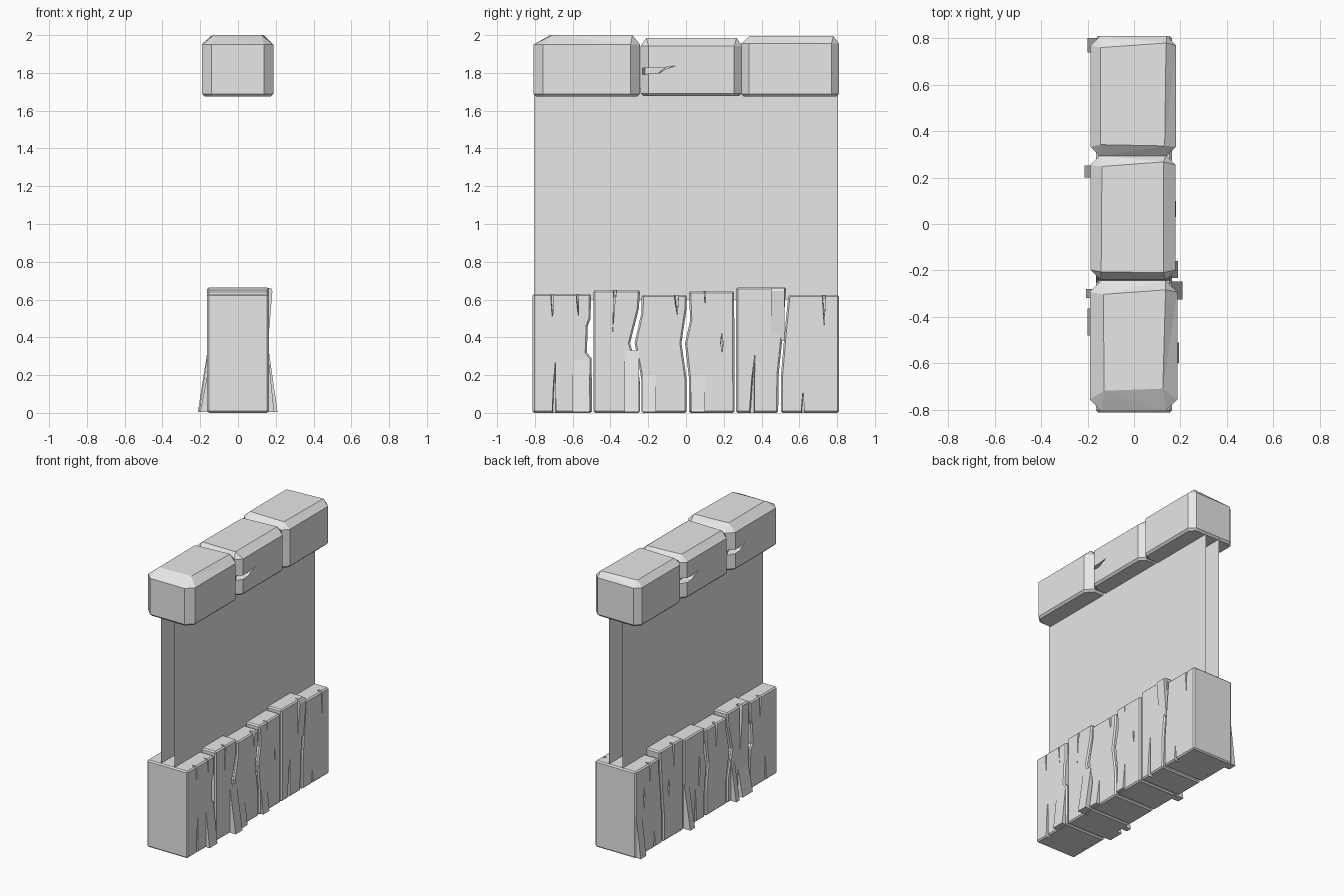
import bpy, bmesh, random
from mathutils import Vector

random.seed(4)
cube = bpy.data.objects.get("Cube")
if cube:
    bpy.data.objects.remove(cube, do_unlink=True)

grey = bpy.data.materials.new("plain_grey")
grey.use_nodes = True
grey.diffuse_color = (0.8, 0.8, 0.8, 1)
grey.node_tree.nodes["Principled BSDF"].inputs["Base Color"].default_value = (0.8, 0.8, 0.8, 1)


def finish(bm, name):
    bmesh.ops.recalc_face_normals(bm, faces=bm.faces)
    mesh = bpy.data.meshes.new(name)
    bm.to_mesh(mesh)
    bm.free()
    mesh.materials.append(grey)
    obj = bpy.data.objects.new(name, mesh)
    bpy.context.collection.objects.link(obj)
    return obj


def loft(bm, ring_a, ring_b):
    """Closed solid between two matching rings of points."""
    a = [bm.verts.new(p) for p in ring_a]
    b = [bm.verts.new(p) for p in ring_b]
    bm.faces.new(a)
    bm.faces.new(b[::-1])
    for i in range(len(a)):
        j = (i + 1) % len(a)
        bm.faces.new((a[i], b[i], b[j], a[j]))


def crack(bm, side, outline, face=0.165, depth=0.035):
    """V-shaped cutter on one side, from a (y, z) outline."""
    mid = sum(p[0] for p in outline) / len(outline)
    outer = [(side * (face + 0.05), y, z) for y, z in outline]
    inner = [(side * (face - depth), mid + (y - mid) * 0.5, z) for y, z in outline]
    loft(bm, inner, outer)


def cut(objects, bm):
    cutter = finish(bm, "crack_cutter")
    cutter.hide_render = True
    for obj in objects:
        mod = obj.modifiers.new("cracks", "BOOLEAN")
        mod.operation = "DIFFERENCE"
        mod.solver = "EXACT"
        mod.use_self = True
        mod.object = cutter
        bpy.context.view_layer.objects.active = obj
        bpy.ops.object.modifier_apply(modifier=mod.name)
    bpy.data.objects.remove(cutter, do_unlink=True)


# Wooden planks: left edge and right edge, bottom to top, and the height
planks = [
    ([(-.812, 0)], [(-.497, 0), (-.5, .29), (-.525, .32), (-.52, .46), (-.505, .5)], -.812, -.503, .63),
    ([(-.49, 0)], [(-.243, 0), (-.245, .18), (-.296, .37), (-.25, .55)], -.49, -.243, .65),
    ([(-.236, 0), (-.236, .18), (-.272, .37), (-.236, .53)], [(.003, 0), (.003, .18), (-.024, .37), (.003, .55)], -.234, .004, .625),
    ([(.016, 0), (.016, .18), (-.005, .37), (.022, .49)], [(.257, 0)], .016, .255, .645),
    ([(.265, 0)], [(.488, 0), (.49, .2), (.513, .42)], .265, .53, .665),
    ([(.503, 0), (.503, .2), (.52, .4)], [(.81, 0)], .542, .81, .625),
]
wood = []
for i, (left, right, top_l, top_r, h) in enumerate(planks):
    outline = right + [(top_r, h), (top_l, h)] + left[::-1]
    bm = bmesh.new()
    loft(bm, [(-.163, y, z) for y, z in outline], [(.163, y, z) for y, z in outline])
    bmesh.ops.recalc_face_normals(bm, faces=bm.faces)
    sharp = [e for e in bm.edges if e.calc_face_angle(0) > 1]
    bmesh.ops.bevel(bm, geom=sharp, offset=.009, segments=1, affect="EDGES", clamp_overlap=True)
    wood.append(finish(bm, f"plank_{i + 1}"))

# Splits running into the planks: (mouth y, half width, mouth z, tip y, tip z)
splits = {
    1: [(-.71, .012, .66, -.705, .49), (-.70, .016, -.03, -.69, .27), (-.58, .008, .66, -.565, .5),
        (-.37, .014, .68, -.395, .4), (-.31, .008, -.03, -.33, .33), (-.05, .022, .65, -.045, .52),
        (.10, .008, .67, .102, .57), (.345, .02, -.03, .37, .31), (.47, .006, .69, .472, .5),
        (.62, .016, -.03, .62, .12), (.73, .014, .65, .733, .46)],
    -1: [(.64, .014, .65, .65, .5), (.37, .012, .69, .38, .45), (.12, .016, -.03, .13, .25),
         (-.12, .02, .65, -.11, .45), (-.40, .025, .68, -.38, .3), (-.62, .014, .65, -.61, .45),
         (-.68, .016, -.03, -.67, .2), (.60, .014, -.03, .59, .2)],
}
# Diamond-shaped knots: (y, z, half width, half height)
knots = {1: [(.19, .37, .01, .055)], -1: [(.71, .4, .014, .08), (.43, .37, .014, .06), (.08, .36, .014, .12)]}
bm = bmesh.new()
for side in (1, -1):
    for y, w, z, tip_y, tip_z in splits[side]:
        crack(bm, side, [(y - w, z), (y + w, z), (tip_y, tip_z)])
    for y, z, w, h in knots[side]:
        crack(bm, side, [(y - w, z), (y, z - h), (y + w, z), (y, z + h)])
cut(wood, bm)

# Splinters flaring out at the foot: (side, y from, y to, reach, height)
flares = [(1, -.325, -.248, .21, .33), (1, -.232, -.16, .19, .2), (1, .03, .1, .182, .2),
          (1, -.6, -.51, .193, .28), (-1, .74, .803, .2, .3), (-1, .2, .253, .213, .32),
          (-1, -.32, -.28, .207, .3), (-1, -.48, -.365, .2, .2)]
for i, (side, y0, y1, reach, h) in enumerate(flares):
    bm = bmesh.new()
    section = [(.12, .004), (reach, .004), (reach - .003, .02), (.163, h), (.12, h)]
    loft(bm, [(side * x, y0, z) for x, z in section], [(side * x, y1, z) for x, z in section])
    finish(bm, f"foot_splinter_{i + 1}")

# Splinter leaning out at the top of the tallest plank
bm = bmesh.new()
section = [(.12, .38), (.16, .38), (.182, .645), (.175, .66), (.12, .66)]
loft(bm, [(x, .45, z) for x, z in section], [(x, .522, z) for x, z in section])
finish(bm, "top_splinter")

# Two thin wall sheets, open at the ends
for name, x in (("wall_sheet_left", .055), ("wall_sheet_right", -.055)):
    bm = bmesh.new()
    bm.faces.new([bm.verts.new((x, y, z)) for y, z in ((-.805, .6), (.805, .6), (.805, 1.72), (-.805, 1.72))])
    finish(bm, name)


# Chamfered capping stones
def stone(name, x0, x1, y0, y1, z0, z1, chamfer, drop):
    bm = bmesh.new()
    bmesh.ops.create_cube(bm, size=1)
    for v in bm.verts:
        v.co = Vector((x1 if v.co.x > 0 else x0, y1 if v.co.y > 0 else y0, z1 if v.co.z > 0 else z0))
    upper = [e for e in bm.edges if max(v.co.z for v in e.verts) > z0 + .1]
    bmesh.ops.bevel(bm, geom=upper, offset=chamfer, segments=1, affect="EDGES")
    low = [e for e in bm.edges if max(v.co.z for v in e.verts) < z0 + .01]
    bmesh.ops.bevel(bm, geom=low, offset=.014, segments=1, affect="EDGES")
    # Worn upper corners, with one end worn more than the other
    for v in bm.verts:
        if v.co.z > z1 - .01:
            v.co.x *= random.uniform(.9, 1.0)
            v.co.y += random.uniform(-.015, .015)
            if v.co.y < (y0 + y1) / 2:
                v.co.y += drop
    bmesh.ops.triangulate(bm, faces=[f for f in bm.faces if len(f.verts) > 3 and f.normal.z < .99])
    return finish(bm, name)


stones = [
    stone("front_capstone", -.19, .187, -.807, -.243, 1.675, 2.0, .05, .05),
    stone("middle_capstone", -.187, .18, -.24, .297, 1.678, 1.985, .042, 0),
    stone("back_capstone", -.187, .182, .293, .81, 1.675, 1.995, .04, 0),
]

# Cracks in the stones
bm = bmesh.new()
crack(bm, 1, [(-.27, 1.79), (-.27, 1.825), (-.14, 1.825), (-.015, 1.84), (-.13, 1.80)], .18, .06)
crack(bm, -1, [(.33, 1.79), (.33, 1.83), (.2, 1.825), (.08, 1.84), (.19, 1.80)], .187, .06)
cut(stones[1:2], bm)
bm = bmesh.new()
crack(bm, -1, [(-.22, 1.79), (-.22, 1.825), (-.34, 1.825), (-.45, 1.84), (-.35, 1.80)], .19, .06)
cut(stones[:1], bm)
